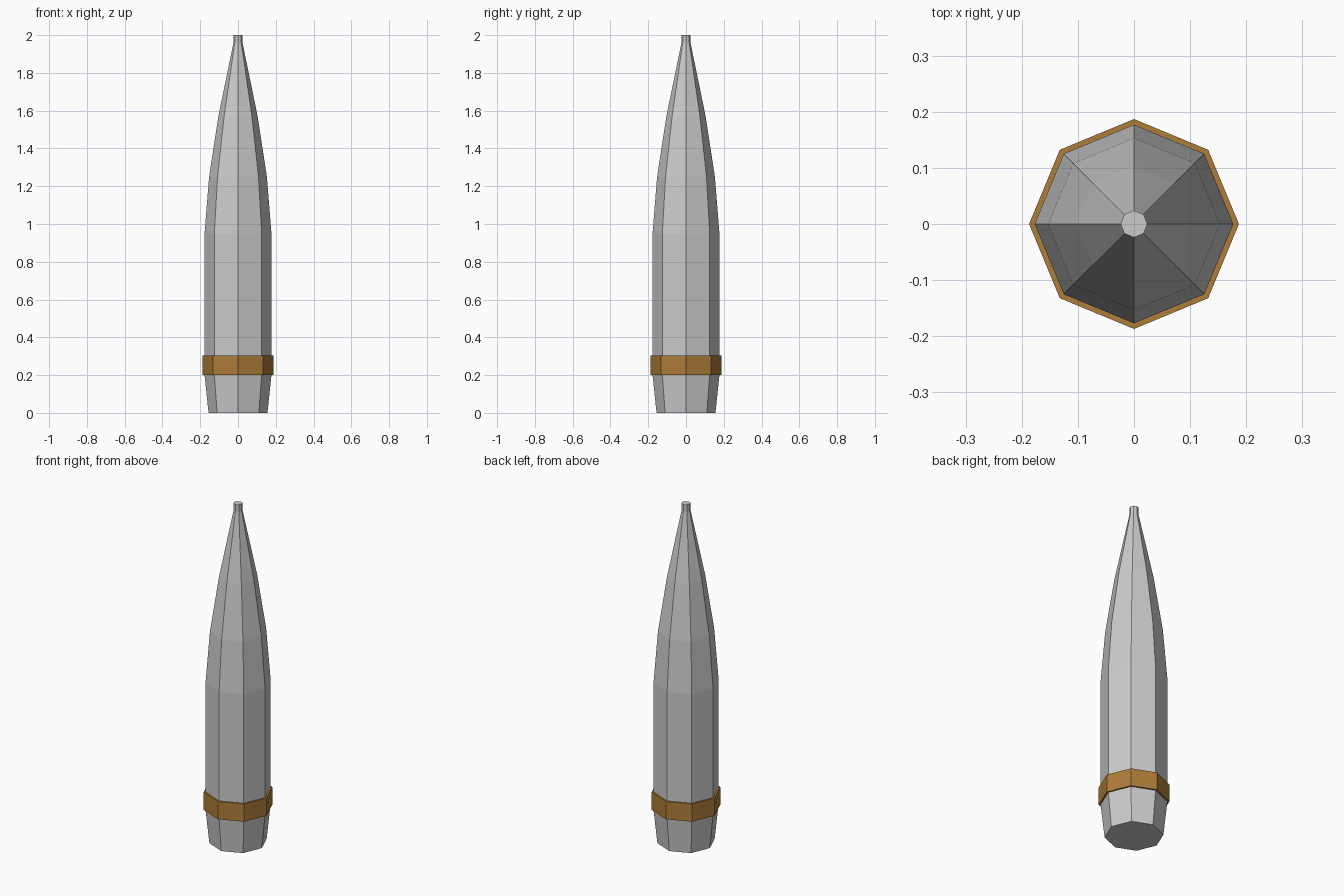
import bpy, bmesh
from math import cos, sin, pi

if "Cube" in bpy.data.objects:
    bpy.data.objects.remove(bpy.data.objects["Cube"])

SIDES = 8


def lathe(name, profile, closed=False):
    """Spin (radius, z) points into a flat-faced octagonal solid or ring."""
    bm = bmesh.new()
    rings = [[bm.verts.new((r * cos(2 * pi * i / SIDES), r * sin(2 * pi * i / SIDES), z))
              for i in range(SIDES)] for r, z in profile]
    pairs = list(zip(rings, rings[1:]))
    if closed:
        pairs.append((rings[-1], rings[0]))
    else:
        bm.faces.new(rings[0][::-1])
        bm.faces.new(rings[-1])
    for a, b in pairs:
        for i in range(SIDES):
            j = (i + 1) % SIDES
            bm.faces.new((a[i], a[j], b[j], b[i]))
    bmesh.ops.recalc_face_normals(bm, faces=bm.faces)
    mesh = bpy.data.meshes.new(name)
    bm.to_mesh(mesh)
    bm.free()
    obj = bpy.data.objects.new(name, mesh)
    bpy.context.collection.objects.link(obj)
    return obj


# Shell: tapered base, straight wall, curved nose and blunt tip
lathe("shell_body", [(0.156, 0), (0.177, 0.2), (0.177, 0.95), (0.153, 1.25),
                     (0.104, 1.57), (0.024, 1.96), (0.024, 2.0)])

# Copper driving band, seated slightly into the shell wall
band = lathe("driving_band", [(0.17, 0.2), (0.187, 0.2), (0.187, 0.305), (0.17, 0.305)],
             closed=True)
copper = bpy.data.materials.new("copper")
copper.diffuse_color = (0.42, 0.2, 0.04, 1)
copper.use_nodes = True
copper.node_tree.nodes["Principled BSDF"].inputs["Base Color"].default_value = copper.diffuse_color
band.data.materials.append(copper)
